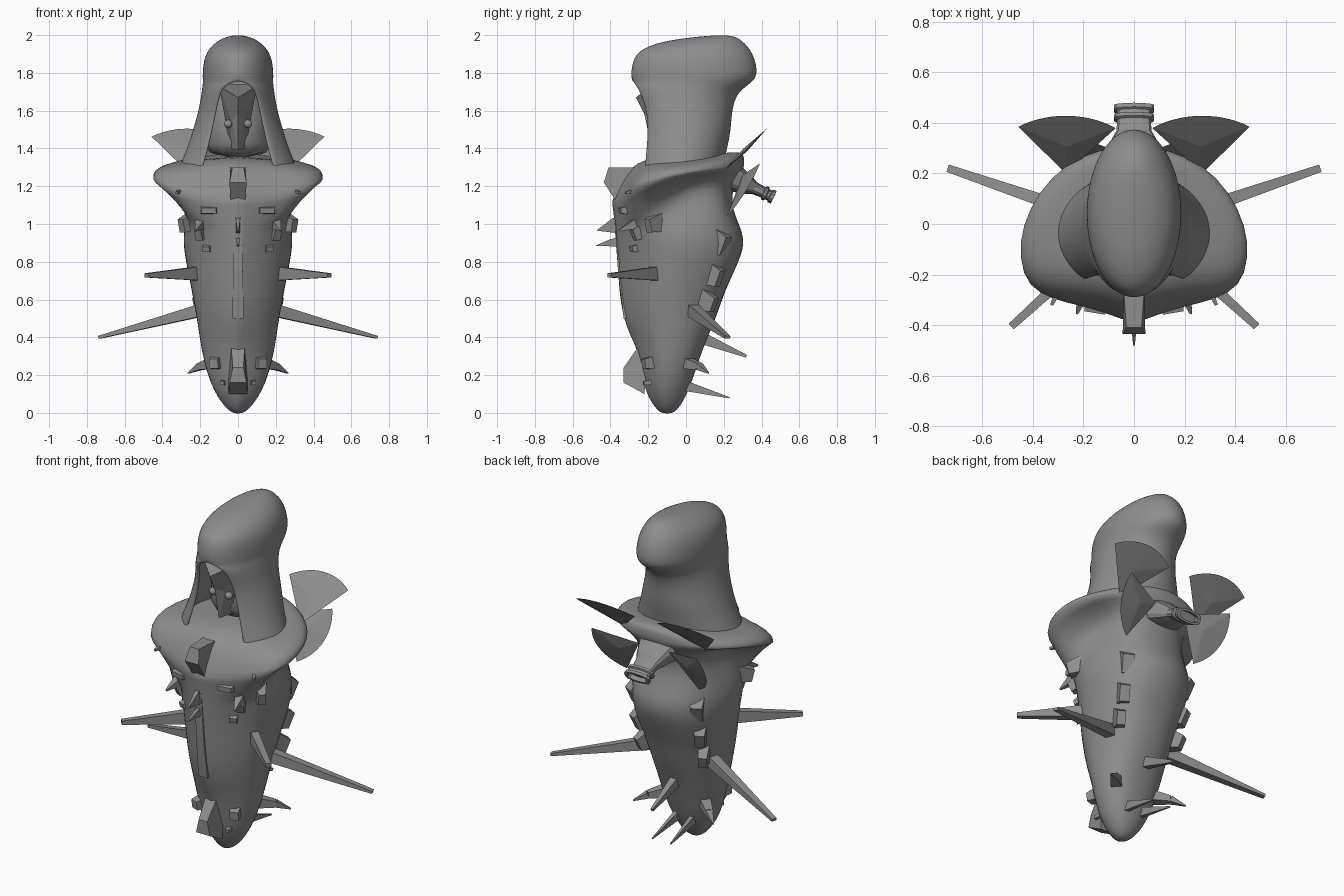
import bpy, bmesh
from math import sin, cos, pi, radians, asin
from mathutils import Vector

if "Cube" in bpy.data.objects:
    bpy.data.objects.remove(bpy.data.objects["Cube"])

grey = bpy.data.materials.new("dark_grey")
grey.diffuse_color = (.27, .27, .27, 1)
grey.use_nodes = True
grey.node_tree.nodes["Principled BSDF"].inputs["Base Color"].default_value = grey.diffuse_color


def make(name, verts, faces, sub=0, solid=0, crease=None):
    me = bpy.data.meshes.new(name)
    me.from_pydata([tuple(v) for v in verts], [], faces)
    bm = bmesh.new()
    bm.from_mesh(me)
    if crease:
        layer = bm.edges.layers.float.new("crease_edge")
        for e in bm.edges:
            e[layer] = crease(e.verts[0].index, e.verts[1].index)
    bmesh.ops.remove_doubles(bm, verts=bm.verts, dist=.0005)
    bmesh.ops.recalc_face_normals(bm, faces=bm.faces)
    bm.to_mesh(me)
    bm.free()
    me.materials.append(grey)
    ob = bpy.data.objects.new(name, me)
    bpy.context.collection.objects.link(ob)
    if solid:
        m = ob.modifiers.new("thick", 'SOLIDIFY')
        m.thickness = solid
        m.offset = -1
    if sub:
        m = ob.modifiers.new("smooth", 'SUBSURF')
        m.levels = m.render_levels = sub
        for p in me.polygons:
            p.use_smooth = True
    return ob


def loft(name, rings, closed=True, caps=(True, True), **kw):
    n = len(rings[0])
    faces = []
    for i in range(len(rings) - 1):
        for j in range(n if closed else n - 1):
            k = (j + 1) % n
            faces.append((i*n + j, i*n + k, (i+1)*n + k, (i+1)*n + j))
    if caps[0]:
        faces.append(tuple(range(n)))
    if caps[1]:
        faces.append(tuple(range((len(rings)-1)*n, len(rings)*n)))
    return make(name, [v for r in rings for v in r], faces, **kw)


def flip(p):
    return Vector((-p[0], p[1], p[2]))


def spike(name, root, tip, a, b, pair=True):
    """four-sided tapered bar; a and b are (width, height) at root and tip"""
    root, tip = Vector(root), Vector(tip)
    d = (tip - root).normalized()
    side = d.cross(Vector((0, 0, 1))).normalized()
    up = side.cross(d)
    rings = [[c + side*s[0]*sx/2 + up*s[1]*sz/2 for sx, sz in ((-1, -1), (1, -1), (1, 1), (-1, 1))]
             for c, s in ((root, a), (tip, b))]
    loft(name + "_right", rings)
    if pair:
        loft(name + "_left", [[flip(p) for p in r] for r in rings])


def plate(name, pts, widths):
    """side-view (y, z) outline with a half width at each point"""
    loft(name, [[(s*w, y, z) for (y, z), w in zip(pts, widths)] for s in (-1, 1)])


def fan(name, apex, u, v, r, a):
    """thin lens-shaped fan blade"""
    apex, u, v = Vector(apex), Vector(u).normalized(), Vector(v)
    v = (v - u*v.dot(u)).normalized()
    n = u.cross(v)
    arc = [apex + r*(u*cos(t) + v*sin(t)) for t in (radians(-a + 2*a*i/14) for i in range(15))]
    mid = apex + u*r*0.5
    verts = [apex] + arc + [mid + n*0.012, mid - n*0.012]
    faces = [(c, i, (i + 1) % 16) for c in (16, 17) for i in range(16)]
    make(name + "_right", verts, faces)
    make(name + "_left", [flip(p) for p in verts], faces)


# body: flared collar on top of a tapering hull, half rings front to back
collar = [
    [(0, -.20, 1.37), (.15, -.17, 1.36), (.24, -.05, 1.34), (.22, .1, 1.35), (.15, .24, 1.38), (0, .28, 1.39)],
    [(0, -.32, 1.28), (.22, -.27, 1.28), (.43, -.24, 1.29), (.46, -.02, 1.31), (.29, .25, 1.34), (0, .34, 1.39)],
    [(0, -.395, 1.12), (.2, -.32, 1.13), (.45, -.28, 1.20), (.47, 0, 1.27), (.29, .26, 1.30), (0, .33, 1.30)],
    [(0, -.385, 1.05), (.17, -.32, 1.02), (.34, -.22, 1.05), (.17, 0, 1.24), (.22, .2, 1.24), (0, .25, 1.14)],
    [(0, -.38, 1.0), (.13, -.33, .98), (.29, -.19, .99), (.26, .02, 1.06), (.22, .2, 1.06), (0, .28, 1.04)],
    [(0, -.375, .92), (.11, -.33, .92), (.285, -.18, .92), (.31, .03, .93), (.22, .26, .94), (0, .35, .91)]]
hull = [(.8, .28, -.365, .295), (.65, .25, -.355, .22), (.5, .22, -.335, .17), (.35, .2, -.27, .1),
        (.2, .165, -.24, .05), (.1, .12, -.215, .01), (.03, .07, -.17, -.03), (-.005, .025, -.13, -.07)]
for z, w, f, b in hull:
    d, m = b - f, (f + b)/2
    collar.append([(0, f, z), (.4*w, f + .08*d, z), (.95*w, m - .2*d, z),
                   (w*1.03, m + .1*d, z), (.73*w, b - .07*d, z), (0, b, z)])


def rim_crease(a, b):
    """sharpen the collar rim and the front ridge"""
    if 20 <= min(a, b) and max(a, b) < 30:
        return .65
    return .6 if a % 10 == 0 and b % 10 == 0 and max(a, b) <= 90 else 0


loft("body", [r + [flip(p) for p in r[-2:0:-1]] for r in collar], sub=2, crease=rim_crease)

# hood: wraps the head, open at the front; z, half width, front, back, gap, tilt
hood = [(1.30, .315, -.28, .2, .2, .08), (1.34, .30, -.28, .21, .19, .08), (1.42, .265, -.27, .225, .165, .04),
        (1.5, .24, -.26, .24, .145, 0), (1.6, .21, -.265, .245, .125, 0), (1.69, .195, -.29, .27, .105, 0),
        (1.735, .19, -.30, .33, .075, 0), (1.765, .19, -.295, .37, 0, 0), (1.81, .19, -.295, .385, 0, 0),
        (1.89, .18, -.285, .36, 0, .06), (1.95, .14, -.25, .30, 0, .1),
        (1.985, .07, -.14, .24, 0, .1), (1.99, .012, .04, .10, 0, .1)]
rings = []
for z, w, f, b, g, tilt in hood:
    a = asin(g/w)
    n = 20
    ts = [-(pi - a) + 2*(pi - a)*i/n for i in range(n + 1)]
    rings.append([(w*sin(t), (f+b)/2 + (b-f)/2*cos(t), z + tilt*((b-f)/2*cos(t) + (f+b)/2 - .05)) for t in ts])
loft("hood", rings, closed=False, caps=(False, True), solid=.025, sub=2)

# face inside the hood: recess, pointed mask, eyes
loft("face_recess", [[(w*sin(2*pi*i/12), .03 + .17*cos(2*pi*i/12), z) for i in range(12)]
                     for z, w in ((1.34, .2), (1.5, .17), (1.74, .14))], sub=1)
make("mask", [(-.10, -.19, 1.73), (.10, -.19, 1.73), (0, -.265, 1.67), (-.035, -.17, 1.55),
              (.035, -.17, 1.55), (0, -.22, 1.58), (0, -.18, 1.39), (-.04, -.1, 1.4), (.04, -.1, 1.4),
              (-.1, -.08, 1.74), (.1, -.08, 1.74)],
     [(0, 3, 5, 2), (1, 2, 5, 4), (3, 6, 5), (4, 5, 6), (3, 7, 6), (4, 6, 8),
      (0, 9, 7, 3), (1, 4, 8, 10), (0, 2, 1, 10, 9), (9, 10, 8, 7), (7, 8, 6)])
for s in (-1, 1):
    bpy.ops.mesh.primitive_uv_sphere_add(segments=16, ring_count=10, radius=.022, location=(s*.052, -.16, 1.53))
    bpy.context.object.name = "eye"
    bpy.context.object.data.materials.append(grey)
    bpy.ops.object.shade_smooth()

# fan blades on the back
fan("upper_fan", (.27, .2, 1.28), (-.02, .71, .70), (1, 0, 0), .32, 37)
fan("lower_fan", (.10, .30, 1.26), (.85, .02, -.35), (.3, .5, .8), .27, 40)

# rear nozzle: flattened stepped tube
axis = Vector((0, .87, -.42))
up = Vector((0, .42, .87))
steps = [(-.06, .12, .08), (.04, .085, .05), (.07, .07, .035), (.125, .066, .03), (.13, .08, .04),
         (.145, .08, .04), (.15, .068, .03), (.165, .068, .03), (.17, .08, .038), (.188, .08, .038),
         (.189, .06, .025), (.16, .06, .025)]
loft("rear_nozzle", [[Vector((0, .30, 1.22)) + axis*t + up*h*sin(2*pi*i/16)
                      + Vector((max(-1, min(1, 1.25*cos(2*pi*i/16)))*w, 0, 0))
                      for i in range(16)] for t, w, h in steps])

# arms and spines
spike("long_arm", (.15, .02, .555), (.735, .22, .4), (.06, .07), (.03, .015))
spike("front_arm", (.15, -.10, .74), (.485, -.405, .728), (.05, .085), (.03, .022))
spike("tail_spine", (0, .05, .41), (0, .32, .3), (.05, .07), (.015, .015), pair=False)
spike("tip_spine", (.05, -.03, .15), (.06, .23, .08), (.03, .06), (.006, .006))
spike("claw_inner", (.10, -.02, .27), (.2, .07, .245), (.07, .07), (.04, .035))
spike("claw_outer", (.2, .07, .245), (.265, .12, .21), (.04, .035), (.006, .006))

# centre plates along the front
plate("chest_plate", [(-.27, 1.3), (-.41, 1.3), (-.435, 1.22), (-.37, 1.12)], (.04, .03, .045, .04))
plate("bow_plate", [(-.2, .35), (-.26, .34), (-.33, .24), (-.33, .16), (-.22, .1)], (.05, .035, .028, .045, .05))
plate("upper_keel_fin", [(-.35, 1.04), (-.39, 1.03), (-.475, .965), (-.35, .95)], (.012, .012, .004, .012))
plate("lower_keel_fin", [(-.35, .93), (-.4, .92), (-.48, .885), (-.35, .88)], (.01, .01, .003, .01))
plate("keel_strip", [(-.3, 1.02), (-.375, 1.02), (-.36, .75), (-.33, .5), (-.28, .5)], (.035, .02, .025, .03, .03))

# blocks on both flanks: root, tip, root size, tip size
for y, z, s in ((.17, .90, 1.15), (.14, .73, 1), (.11, .59, .85)):
    spike("rear_block", (.17, y - .04, z + .02), (.215, y + .04, z - .02), (.08*s, .14*s), (.055*s, .09*s))
for root, tip, a, b in (
        ((.10, -.15, .27), (.13, -.225, .26), (.06, .08), (.05, .05)),
        ((.07, -.15, .165), (.085, -.225, .158), (.03, .03), (.02, .02)),
        ((.14, -.26, 1.08), (.155, -.35, 1.07), (.12, .06), (.08, .03)),
        ((.17, -.2, .98), (.21, -.28, .94), (.06, .09), (.04, .06)),
        ((.13, -.2, .89), (.17, -.29, .865), (.06, .06), (.04, .03)),
        ((.24, -.14, 1.01), (.30, -.2, .99), (.07, .1), (.04, .07)),
        ((.29, -.24, 1.18), (.325, -.32, 1.165), (.03, .03), (.012, .012)),
        ((.2, -.27, 1.0), (.225, -.355, .965), (.05, .05), (.008, .008))):
    spike("front_block", root, tip, a, b)
